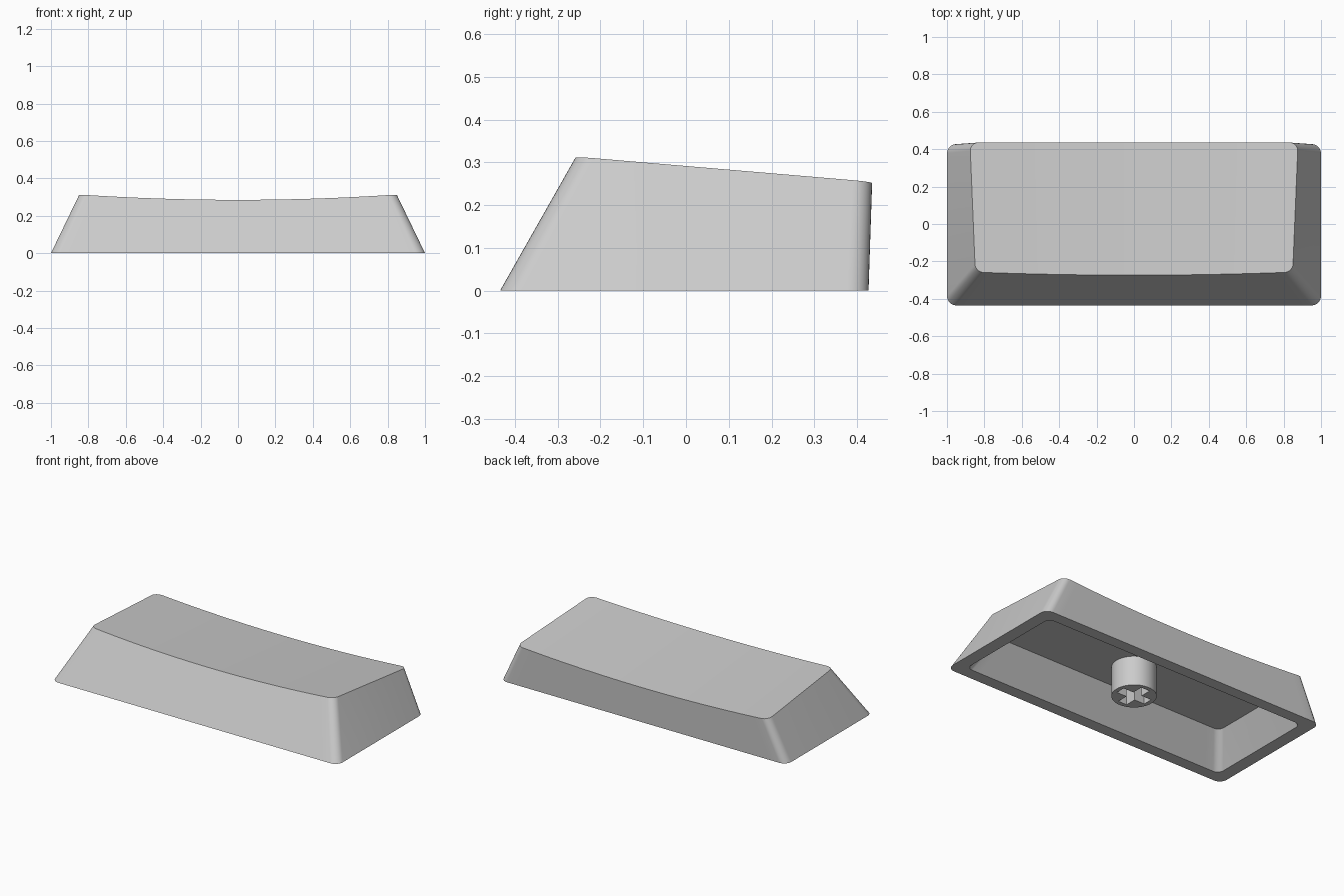
import bpy, bmesh, math
from mathutils import Vector

cube = bpy.data.objects.get("Cube")
if cube:
    bpy.data.objects.remove(cube)

grey = bpy.data.materials.new("light grey plastic")
grey.use_nodes = True
colour = (0.6, 0.6, 0.6, 1)
grey.diffuse_color = colour
grey.node_tree.nodes["Principled BSDF"].inputs["Base Color"].default_value = colour

CORNER, SPAN, CEILING = 8, 32, 0.185


def make_object(name, bm):
    bmesh.ops.recalc_face_normals(bm, faces=bm.faces)
    mesh = bpy.data.meshes.new(name)
    bm.to_mesh(mesh)
    bm.free()
    mesh.materials.append(grey)
    obj = bpy.data.objects.new(name, mesh)
    bpy.context.collection.objects.link(obj)
    return obj


def smooth(obj):
    bpy.ops.object.select_all(action='DESELECT')
    obj.select_set(True)
    bpy.context.view_layer.objects.active = obj
    bpy.ops.object.shade_smooth_by_angle(angle=math.radians(30))


def edge_row(half_x, y, r, side):
    """Left-to-right row along one long edge, with both rounded corners."""
    arc = [math.radians(90 * i / CORNER) for i in range(CORNER + 1)]
    left = [(-half_x + r - r * math.cos(a), y - side * r * (1 - math.sin(a))) for a in arc]
    right = [(-x, v) for x, v in reversed(left)]
    flat = half_x - r
    middle = [(-flat + 2 * flat * i / SPAN, y) for i in range(1, SPAN)]
    return left + middle + right


def outline(half_x, front, back, r):
    return (edge_row(half_x, front, r, -1), edge_row(half_x, back, r, 1))


def dish(x, y):
    """Height of the sloped, cylindrically dished top."""
    return 0.313 - 0.088 * (y + 0.25) - 0.03 * (1 - (x / 0.85) ** 2)


def slide(low, high, height):
    """Point where the wall line from low to high meets the height surface."""
    a, b = Vector((*low, 0)), Vector((*high, 0.3))
    t = 1.0
    for _ in range(12):
        p = a.lerp(b, t)
        t = height(p.x, p.y) / 0.3
    return a.lerp(b, t)


def wall(bm, low, high, height):
    """Loft a wall between two outlines and close its upper end in strips."""
    rings, ends = [], []
    for lo_row, hi_row in zip(low, high):
        rings.append([bm.verts.new((*p, 0)) for p in lo_row])
        ends.append([bm.verts.new(slide(p, q, height)) for p, q in zip(lo_row, hi_row)])
    front, back = ends
    for i in range(len(front) - 1):
        bm.faces.new((front[i], front[i + 1], back[i + 1], back[i]))
    bottom = rings[0] + rings[1][::-1]
    bridge(bm, bottom, front + back[::-1])
    return bottom


def bridge(bm, a, b):
    for i in range(len(a)):
        j = (i + 1) % len(a)
        bm.faces.new((a[i], a[j], b[j], b[i]))


# Hollow cap: outer skin, inner cavity and flat rim
bm = bmesh.new()
outer = wall(bm, outline(1.0, -0.435, 0.427, 0.05),
             outline(0.855, -0.265, 0.437, 0.045), dish)
inner = wall(bm, outline(0.92, -0.36, 0.355, 0.04),
             outline(0.755, -0.155, 0.36, 0.04), lambda x, y: CEILING)
bridge(bm, outer, inner)
smooth(make_object("key_cap", bm))

# Mounting stem reaching down from the ceiling
bm = bmesh.new()
bmesh.ops.create_cone(bm, cap_ends=True, segments=48, radius1=0.127, radius2=0.127, depth=0.2)
bmesh.ops.translate(bm, verts=bm.verts, vec=(0, 0, 0.1))
stem = make_object("stem", bm)

# Cross-shaped socket cut into the stem
bm = bmesh.new()
long, thin = 0.1, 0.03
quarter = [(long, -thin), (long, thin), (thin, thin)]
points = []
for k in range(4):
    c, s = round(math.cos(k * math.pi / 2)), round(math.sin(k * math.pi / 2))
    points += [(c * x - s * y, s * x + c * y) for x, y in quarter]
face = bm.faces.new([bm.verts.new((x, y, -0.05)) for x, y in points])
grown = bmesh.ops.extrude_face_region(bm, geom=[face])["geom"]
bmesh.ops.translate(bm, verts=[v for v in grown if isinstance(v, bmesh.types.BMVert)],
                    vec=(0, 0, 0.23))
cutter = make_object("socket_cutter", bm)
cutter.hide_render = True

bpy.context.view_layer.objects.active = stem
cut = stem.modifiers.new("socket", 'BOOLEAN')
cut.operation = 'DIFFERENCE'
cut.solver = 'EXACT'
cut.object = cutter
bpy.ops.object.modifier_apply(modifier=cut.name)
bpy.data.objects.remove(cutter)
smooth(stem)
